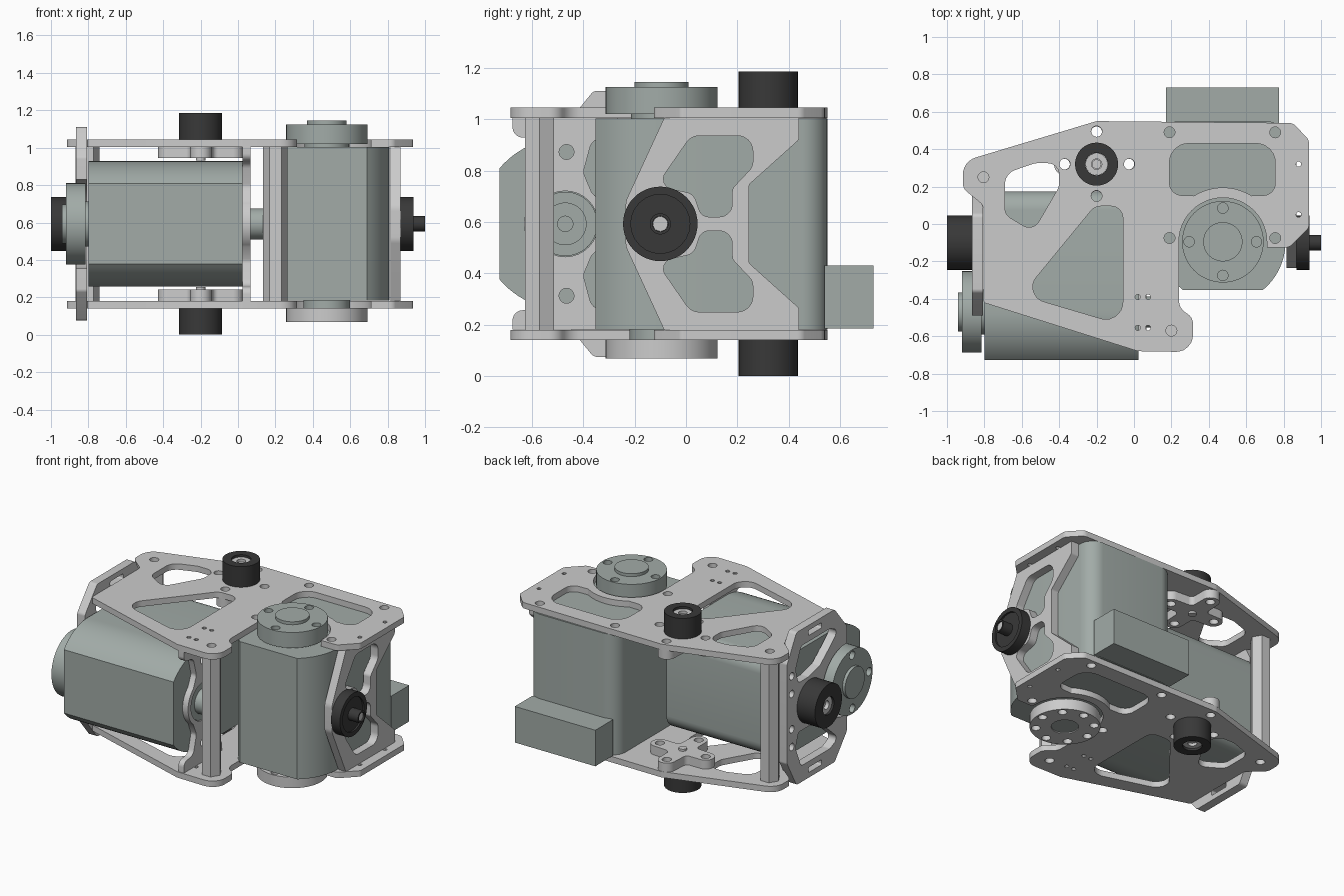
import bpy, bmesh
from math import cos, sin, radians, pi, tan
from mathutils import Vector, Matrix

if "Cube" in bpy.data.objects:
    bpy.data.objects.remove(bpy.data.objects["Cube"])

ZC = 0.5925  # mid height, mirror plane of the frame


def material(name, c):
    m = bpy.data.materials.new(name)
    m.diffuse_color = (*c, 1)
    m.use_nodes = True
    m.node_tree.nodes["Principled BSDF"].inputs["Base Color"].default_value = m.diffuse_color
    return m


MOTOR = material("motor_grey", (0.36, 0.41, 0.39))
BLACK = material("black_rubber", (0.04, 0.04, 0.04))
ALONG_Z = Matrix.Identity(4)
ALONG_X = Matrix(((0, 0, 1, 0), (1, 0, 0, 0), (0, 1, 0, 0), (0, 0, 0, 1)))  # (u,v,w)->(y,z,x)


def arc(cx, cy, r, a0, a1, n=16):
    return [(cx + r * cos(radians(a0 + (a1 - a0) * i / n)),
             cy + r * sin(radians(a0 + (a1 - a0) * i / n)), 0) for i in range(n + 1)]


def circle(cx, cy, r, n=32):
    return arc(cx, cy, r, 0, 360 - 360 / n, n - 1)


def rounded(pts, n=6):
    """Corner list (x, y, fillet radius) -> polygon with arcs at the corners."""
    out = []
    for i, (x, y, r) in enumerate(pts):
        p = Vector((x, y))
        if r == 0:
            out.append(p)
            continue
        a = Vector(pts[i - 1][:2]) - p
        b = Vector(pts[(i + 1) % len(pts)][:2]) - p
        half = a.angle(b) / 2
        t = min(r / tan(half), a.length * 0.49, b.length * 0.49)
        r = t * tan(half)
        a.normalize()
        b.normalize()
        c = p + (a + b).normalized() * (r / sin(half))
        va, vb = p + a * t - c, p + b * t - c
        out += [c + va.lerp(vb, k / n).normalized() * r for k in range(n + 1)]
    return out


def flip(pts):
    """Mirror a (y, z, r) list about the mid height."""
    return [(y, 2 * ZC - z, r) for y, z, r in reversed(pts)]


def slab(name, outline, holes, lo, hi, frame=ALONG_Z, mat=None):
    """Extrude an outline with holes from lo to hi along the frame's axis."""
    cu = bpy.data.curves.new(name, 'CURVE')
    cu.dimensions = '2D'
    cu.fill_mode = 'BOTH'
    cu.extrude = (hi - lo) / 2
    for loop in [outline] + holes:
        poly = rounded(loop)
        s = cu.splines.new('POLY')
        s.points.add(len(poly) - 1)
        for pt, q in zip(s.points, poly):
            pt.co = (q[0], q[1], 0, 1)
        s.use_cyclic_u = True
    tmp = bpy.data.objects.new(name + "_tmp", cu)
    bpy.context.collection.objects.link(tmp)
    me = bpy.data.meshes.new_from_object(tmp.evaluated_get(bpy.context.evaluated_depsgraph_get()))
    bpy.data.objects.remove(tmp)
    me.transform(frame @ Matrix.Translation((0, 0, (lo + hi) / 2)))
    bm = bmesh.new()
    bm.from_mesh(me)
    bmesh.ops.remove_doubles(bm, verts=bm.verts, dist=1e-5)
    bmesh.ops.recalc_face_normals(bm, faces=bm.faces)
    bm.to_mesh(me)
    bm.free()
    me.materials.clear()
    if mat:
        me.materials.append(mat)
    ob = bpy.data.objects.new(name, me)
    bpy.context.collection.objects.link(ob)
    return ob


def disc(name, u, v, r, lo, hi, frame=ALONG_Z, mat=None, bore=0, bolts=0, bolt_at=0.18):
    holes = [circle(u, v, bore, 24)] if bore else []
    holes += [circle(u + bolt_at * cos(2 * pi * k / bolts), v + bolt_at * sin(2 * pi * k / bolts), 0.028, 16)
              for k in range(bolts)]
    return slab(name, circle(u, v, r, 48), holes, lo, hi, frame, mat)


# Top and bottom plates
BX, BY = 0.475, -0.095          # axis of the upright motor
plate = [(-0.2, 0.55, .06), (0.85, 0.54, .05), (0.935, 0.45, .04), (0.935, -0.02, .03),
         (0.83, -0.125, .04), (0.712, -0.125, 0)] + arc(BX, BY, 0.235, 0, 180, 24) + [
         (0.24, -0.45, .08), (0.315, -0.5, .06), (0.315, -0.685, .115), (0.02, -0.68, .05),
         (-0.805, -0.42, .02), (-0.805, 0.1, .05), (-0.915, 0.19, .06), (-0.915, 0.335, .11)]
windows = [
    [(-0.06, 0.095, .06), (-0.06, -0.54, .09), (-0.6, -0.38, .08), (-0.21, 0.095, .07)],
    [(-0.69, 0.27, .08), (-0.53, 0.325, .08), (-0.4, 0.325, .07), (-0.4, 0.2, .08),
     (-0.54, -0.04, .06), (-0.69, 0.05, .06)],
    [(0.19, 0.43, .1), (0.755, 0.43, .1), (0.755, 0.155, .07)] + arc(BX, BY, 0.29, 58, 122)
    + [(0.19, 0.155, .07)]]
screws = [circle(x, y, 0.029, 20) for x, y in (
    (-0.2, 0.495), (0.19, 0.49), (0.755, 0.49), (0.755, -0.075), (0.19, -0.075),
    (-0.37, 0.32), (-0.025, 0.32), (-0.2, 0.15), (-0.805, 0.25), (0.2, -0.57))]
pins = [circle(x, y, 0.014, 10) for x, y in (
    (0.02, -0.39), (0.075, -0.39), (0.02, -0.555), (0.075, -0.555), (0.88, 0.32), (0.88, 0.05))]
slab("top_plate", plate, windows + screws + pins, 1.005, 1.045)
slab("bottom_plate", plate, windows + screws + pins, 0.14, 0.18)

# Motor bodies: round front cut flat, square back
body = arc(0, 0, 0.335, 180, 230, 12) + arc(0, 0, 0.335, 310, 360, 12) + [
    (0.335, 0.645, .1), (-0.335, 0.645, .1)]
slab("upright_motor", [(BX + u, BY + v, r) for u, v, r in body], [], 0.182, 1.003, mat=MOTOR)
AY = -0.47                      # axis of the lying motor
slab("lying_motor", [(AY + v, ZC + u, r) for u, v, r in body], [], -0.8, 0.025, ALONG_X, MOTOR)
slab("motor_connector_box", [(0.17, 0.54, 0), (0.775, 0.54, 0), (0.775, 0.73, 0), (0.17, 0.73, 0)],
     [], 0.185, 0.43, mat=MOTOR)

# Motor output horns
disc("upright_horn_neck", BX, BY, 0.12, 1.0, 1.025, mat=MOTOR)
disc("upright_horn", BX, BY, 0.218, 1.02, 1.125, mat=MOTOR, bolts=4)
disc("upright_horn_hub", BX, BY, 0.105, 1.12, 1.145, mat=MOTOR)
disc("lower_horn_neck", BX, BY, 0.125, 0.135, 0.185, mat=MOTOR)
disc("lower_horn", BX, BY, 0.218, 0.068, 0.142, bore=0.085, bolts=8)
disc("lower_horn_hub", BX, BY, 0.084, 0.075, 0.14, mat=MOTOR)
disc("lying_horn_neck", AY, ZC, 0.12, -0.83, -0.79, ALONG_X, MOTOR)
disc("lying_horn", AY, ZC, 0.218, -0.92, -0.815, ALONG_X, MOTOR, bolts=4)
disc("lying_horn_hub", AY, ZC, 0.105, -0.94, -0.915, ALONG_X, MOTOR)
disc("lying_rear_flange", AY, ZC, 0.125, 0.02, 0.06, ALONG_X, MOTOR)
disc("lying_rear_shaft", AY, ZC, 0.083, 0.05, 0.135, ALONG_X, MOTOR, bore=0.03)

# Left end plate, wrapped around the lying motor's horn
half = arc(AY, ZC, 0.24, 3, 90, 14) + [(-0.49, 0.83, 0), (-0.49, 0.95, .03), (-0.36, 1.11, .03),
                                      (0.05, 1.11, .03), (0.15, 0.93, .03)]
win = [(-0.4, 0.96, .04), (-0.31, 1.0, .03), (0.0, 1.0, .03), (0.06, 0.86, .04), (0.03, 0.76, .03),
       (-0.08, 0.76, .04), (-0.2, 0.79, .03), (-0.3, 0.87, .04)]
slot = [(-0.22, 1.04, .01), (-0.08, 1.04, .01), (-0.08, 1.075, .01), (-0.22, 1.075, .01)]
left_holes = [circle(0.1, ZC + d, 0.025, 16) for d in (-0.24, -0.12, 0.12, 0.24)]
slab("left_end_plate", half + flip(half), [win, flip(win), slot, flip(slot)] + left_holes,
     -0.865, -0.806, ALONG_X)

# Right end plate
half = [(-0.235, 0.68, .08), (-0.085, 1.005, 0), (0.44, 1.005, 0), (0.44, 0.92, .02), (0.245, 0.745, .02)]
win = [(0.02, 0.935, .06), (0.26, 0.935, .06), (0.26, 0.815, .05), (0.18, 0.73, .03),
       (0.18, 0.62, .05), (0.06, 0.62, .04), (0.03, 0.71, .05), (-0.115, 0.74, .04)]
slab("right_end_plate", half + flip(half), [win, flip(win)], 0.815, 0.87, ALONG_X)

# Inner mount plate behind the lying motor
q = arc(0, 0, 0.16, 3, 50, 8) + [(0.07, 0.2, .04), (0.105, 0.33, .05), (0.205, 0.34, .04), (0.205, 0.412, 0)]
half = [(AY + u, ZC + v, r) for u, v, r in q] + [(AY - u, ZC + v, r) for u, v, r in reversed(q)]
slab("inner_mount_plate", half + flip(half),
     [circle(AY, ZC, 0.128)] + [circle(AY + 0.005, ZC + d, 0.029, 20) for d in (-0.28, 0.28)],
     0.025, 0.066, ALONG_X)

# Hexagonal standoffs
for label, x, y in (("front", 0.2, -0.57), ("left", -0.805, 0.25)):
    slab(label + "_standoff", circle(x, y, 0.065, 6), [], 0.18, 1.005)

# Rollers above and below, with their four-armed brackets
RX, RY = -0.2, 0.32
cross = []
for k in range(4):
    c, s = cos(k * pi / 2), sin(k * pi / 2)
    cross += [(RX + c * u - s * v, RY + s * u + c * v, r) for u, v, r in
              ((0.065, -0.055, .03), (0.227, -0.055, .054), (0.227, 0.055, .054))]
arm_holes = [circle(RX + dx, RY + dy, 0.029, 20)
             for dx, dy in ((0.172, 0), (-0.172, 0), (0, 0.172), (0, -0.172))]
for label, s in (("top", 1), ("bottom", -1)):
    def span(a, b):
        return sorted((ZC + s * a, ZC + s * b))
    disc(label + "_roller", RX, RY, 0.115, *span(0.4525, 0.5925), mat=BLACK, bore=0.06)
    disc(label + "_roller_hub", RX, RY, 0.059, *span(0.45, 0.577), bore=0.028)
    slab(label + "_roller_bracket", cross, arm_holes, *span(0.352, 0.4125))
    disc(label + "_roller_bolt", RX, RY, 0.025, *span(0.338, 0.56))

# Side wheels
WY = -0.1
disc("left_wheel", WY, ZC, 0.145, -1.0, -0.865, ALONG_X, BLACK, bore=0.06)
disc("left_wheel_hub", WY, ZC, 0.059, -0.985, -0.86, ALONG_X, bore=0.028)
disc("left_wheel_bolt", WY, ZC, 0.03, -0.96, -0.85, ALONG_X)
disc("right_wheel_rim", WY, ZC, 0.145, 0.87, 0.937, ALONG_X, BLACK, bore=0.115)
disc("right_wheel_web", WY, ZC, 0.116, 0.868, 0.925, ALONG_X, BLACK)
disc("right_wheel_shaft", WY, ZC, 0.041, 0.92, 1.0, ALONG_X, BLACK, bore=0.03)
disc("right_wheel_pin", WY, ZC, 0.029, 0.92, 0.99, ALONG_X)

# Smooth the round walls, keep edges sharp
for ob in bpy.context.scene.objects:
    ob.select_set(True)
    bpy.context.view_layer.objects.active = ob
bpy.ops.object.shade_smooth_by_angle(angle=radians(30))
